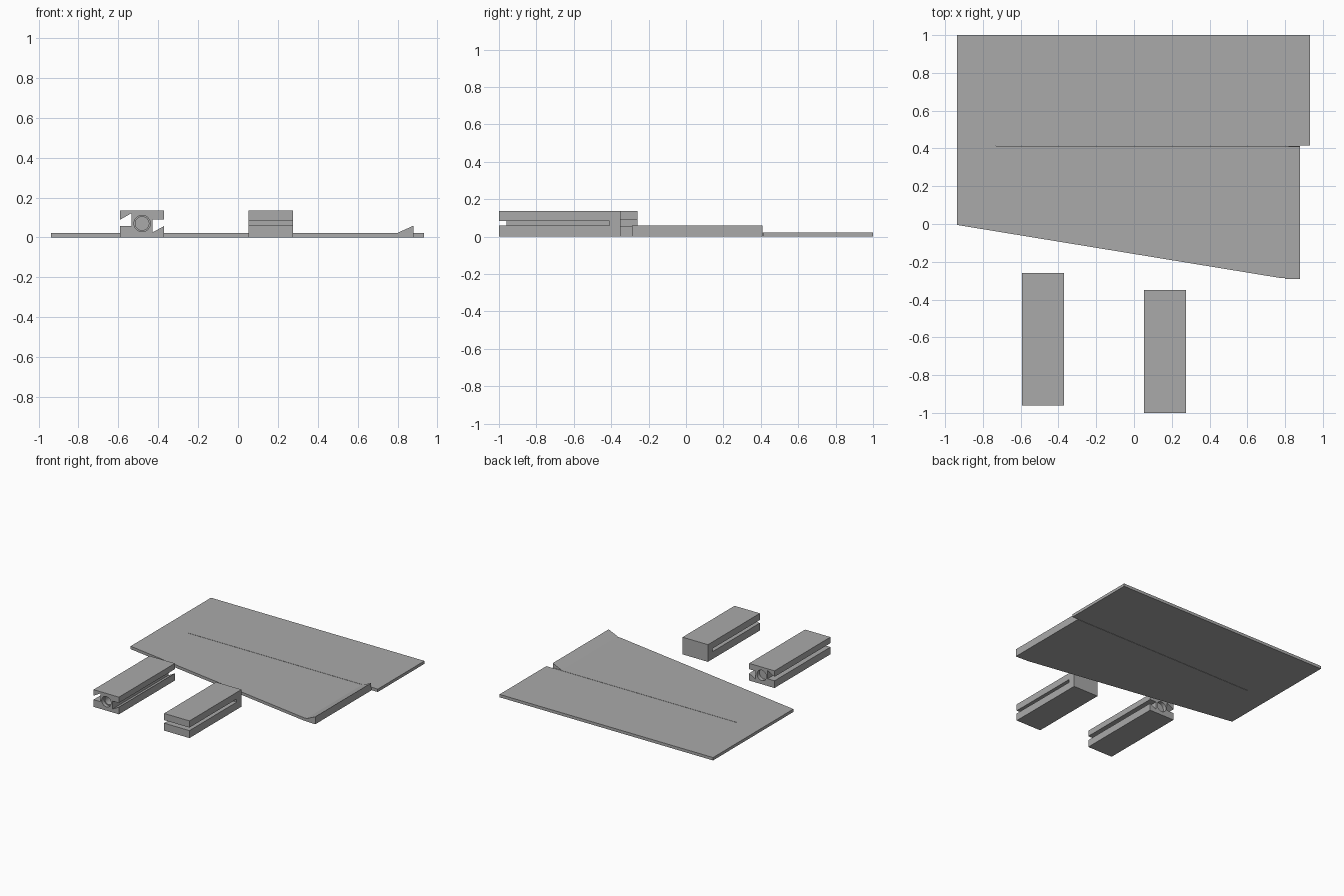
import bpy, bmesh
from mathutils import Matrix

cube = bpy.data.objects.get("Cube")
if cube:
    bpy.data.objects.remove(cube, do_unlink=True)

GREY = (0.4, 0.4, 0.4, 1)
mat = bpy.data.materials.new("plain grey")
mat.use_nodes = True
mat.diffuse_color = GREY
mat.node_tree.nodes["Principled BSDF"].inputs["Base Color"].default_value = GREY


def finish(name, bm):
    bmesh.ops.recalc_face_normals(bm, faces=bm.faces)
    mesh = bpy.data.meshes.new(name)
    bm.to_mesh(mesh)
    bm.free()
    obj = bpy.data.objects.new(name, mesh)
    bpy.context.collection.objects.link(obj)
    mesh.materials.append(mat)
    return obj


def extrude(name, points, axis, start, end):
    """Extrude a 2D outline along x, y or z."""
    place = {"x": lambda a, b: (start, a, b),
             "y": lambda a, b: (a, start, b),
             "z": lambda a, b: (a, b, start)}[axis]
    bm = bmesh.new()
    face = bm.faces.new([bm.verts.new(place(*p)) for p in points])
    moved = bmesh.ops.extrude_face_region(bm, geom=[face])["geom"]
    shift = [(end - start) * (axis == k) for k in "xyz"]
    bmesh.ops.translate(bm, vec=shift,
                        verts=[v for v in moved if isinstance(v, bmesh.types.BMVert)])
    return finish(name, bm)


def rod(name, x, z, radius, y0, y1):
    bm = bmesh.new()
    turn = Matrix.Translation((x, (y0 + y1) / 2, z)) @ Matrix.Rotation(1.5707963, 4, "X")
    bmesh.ops.create_cone(bm, cap_ends=True, segments=32, radius1=radius,
                          radius2=radius, depth=y1 - y0, matrix=turn)
    return finish(name, bm)


def cut(obj, cutter):
    mod = obj.modifiers.new("cut", "BOOLEAN")
    mod.operation = "DIFFERENCE"
    mod.solver = "EXACT"
    mod.object = cutter
    cutter.hide_render = True
    cutter.hide_set(True)


# Base plate with slanted front edge and a hairline slit
T = 0.023
plate = extrude("base_plate", [(-0.937, 1), (0.933, 1), (0.933, 0.415), (0.88, 0.415),
                               (0.88, -0.29), (0.77, -0.285), (-0.937, -0.005)], "z", 0, T)
slit = extrude("slit_cutter", [(-0.73, 0.413), (0.9, 0.413), (0.9, 0.416), (-0.73, 0.416)],
               "z", -0.05, 0.1)
cut(plate, slit)

# Raised wedge along the side edge
extrude("edge_wedge", [(0.8, T), (0.88, T), (0.88, 0.059)], "y", -0.29, 0.41)

# Grooved block: undercut channels on both sides, bored ends
H = 0.136
block = extrude("grooved_block", [
    (-0.593, 0), (-0.371, 0), (-0.371, 0.057), (-0.428, 0.026), (-0.428, 0.09), (-0.371, 0.09),
    (-0.371, H), (-0.593, H), (-0.593, 0.088), (-0.533, 0.122), (-0.533, 0.057), (-0.593, 0.057),
], "y", -0.96, -0.26)
for name, radius, y0, y1 in (("wide_bore", 0.041, -1, -0.93), ("narrow_bore", 0.034, -0.95, -0.84),
                             ("rear_bore", 0.041, -0.29, -0.2)):
    cut(block, rod(name + "_cutter", -0.481, 0.07, radius, y0, y1))

# Forked block: one horizontal slot, open at the front
extrude("forked_block", [(-1, 0), (-0.35, 0), (-0.35, H), (-1, H), (-1, 0.083),
                         (-0.41, 0.083), (-0.41, 0.059), (-1, 0.059)], "x", 0.053, 0.275)
